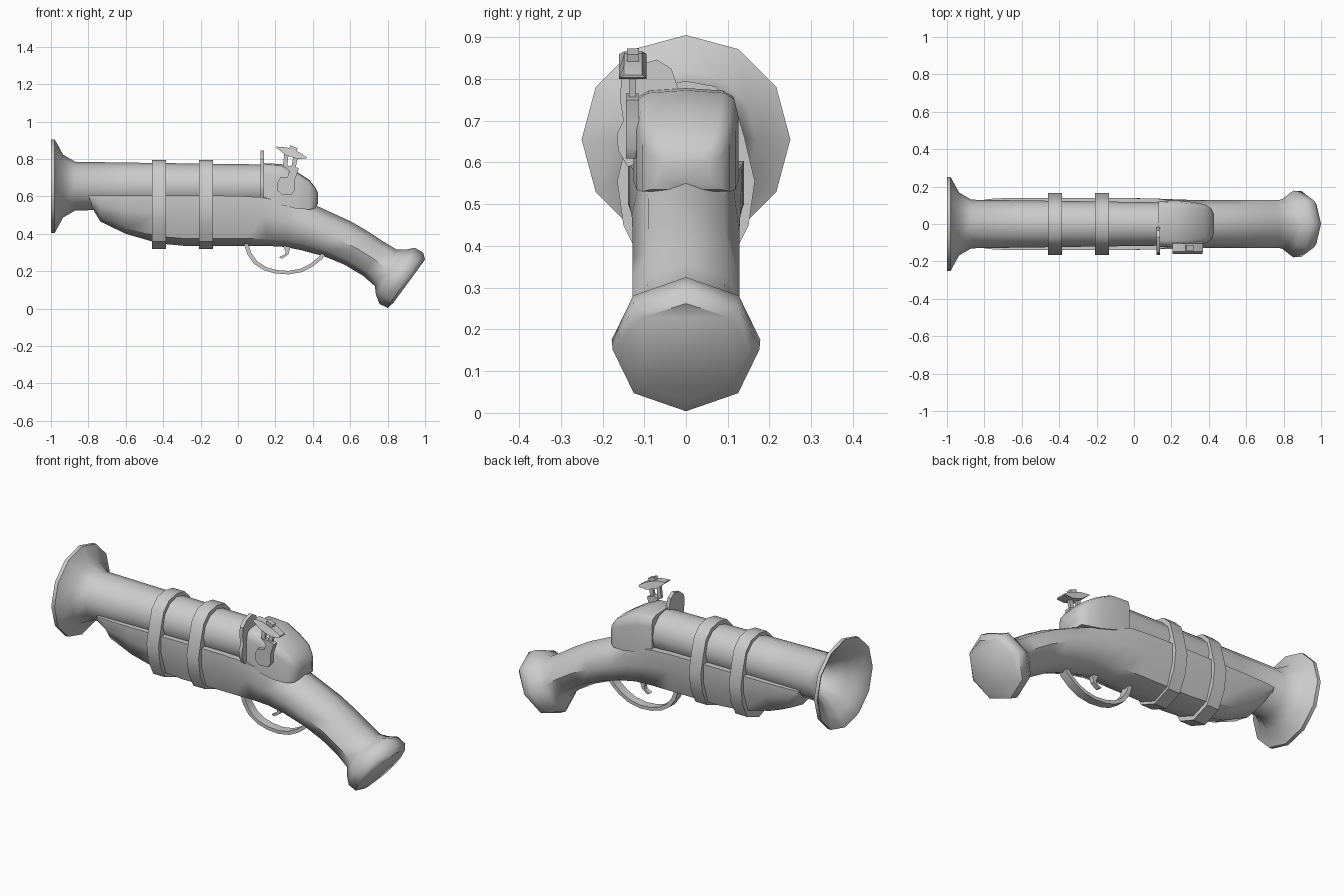
import bpy, bmesh, math


def finish(name, bm, angle=40):
    bmesh.ops.remove_doubles(bm, verts=bm.verts, dist=1e-5)
    bmesh.ops.recalc_face_normals(bm, faces=bm.faces)
    me = bpy.data.meshes.new(name)
    bm.to_mesh(me)
    bm.free()
    ob = bpy.data.objects.new(name, me)
    bpy.context.collection.objects.link(ob)
    bpy.ops.object.select_all(action='DESELECT')
    ob.select_set(True)
    bpy.context.view_layer.objects.active = ob
    bpy.ops.object.shade_smooth_by_angle(angle=math.radians(angle))
    return ob


def loft(name, rings, angle=40):
    """Skin closed rings of equal length and cap both ends."""
    bm = bmesh.new()
    vs = [[bm.verts.new(p) for p in r] for r in rings]
    n = len(rings[0])
    for a, b in zip(vs, vs[1:]):
        for i in range(n):
            j = (i + 1) % n
            bm.faces.new((a[i], a[j], b[j], b[i]))
    bm.faces.new(vs[0])
    bm.faces.new(vs[-1])
    return finish(name, bm, angle)


def plate_x(name, pts, x0, x1, angle=40):
    """Extrude a (y, z) outline along x."""
    return loft(name, [[(x, y, z) for y, z in pts] for x in (x0, x1)], angle)


def plate_y(name, pts, y0, y1, angle=40):
    """Extrude an (x, z) outline along y."""
    return loft(name, [[(x, y, z) for x, z in pts] for y in (y0, y1)], angle)


def mirrored(half):
    """Close a half outline that starts and ends on y = 0."""
    return half + [(-p[0], *p[1:]) for p in half[-2:0:-1]]


# Barrel: twelve-sided turned profile with flared muzzle and open bore
AXIS_Z = 0.655
profile = [(-0.45, 0.06), (-0.75, 0.07), (-0.85, 0.09), (-0.92, 0.14), (-0.96, 0.19),
           (-1.0, 0.243), (-1.0, 0.25), (-0.98, 0.25), (-0.935, 0.168), (-0.87, 0.13),
           (-0.6, 0.126), (0.2, 0.115)]
loft("barrel", [[(x, r * math.sin(i * math.pi / 6), AXIS_Z + r * math.cos(i * math.pi / 6))
                 for i in range(12)] for x, r in profile])

# Stock: top point, bottom point, half width, flatness of the top
stations = [
    (-0.80, 0.605, -0.775, 0.53, 0.130, 1), (-0.74, 0.605, -0.735, 0.465, 0.137, 1),
    (-0.60, 0.605, -0.60, 0.40, 0.14, 1), (-0.42, 0.605, -0.42, 0.348, 0.14, 1),
    (-0.28, 0.605, -0.28, 0.335, 0.14, 1), (0.0, 0.603, 0.05, 0.335, 0.138, 1),
    (0.13, 0.595, 0.16, 0.335, 0.135, 1), (0.27, 0.58, 0.25, 0.33, 0.13, 0.5),
    (0.42, 0.55, 0.34, 0.312, 0.128, 0), (0.60, 0.468, 0.46, 0.28, 0.128, 0),
    (0.70, 0.41, 0.57, 0.235, 0.128, 0), (0.78, 0.357, 0.67, 0.175, 0.128, 0),
    (0.85, 0.315, 0.732, 0.12, 0.13, 0), (0.895, 0.315, 0.737, 0.075, 0.15, 0),
    (0.945, 0.325, 0.757, 0.025, 0.178, 0), (0.99, 0.30, 0.80, 0.004, 0.176, 0),
    (1.0, 0.262, 0.83, 0.03, 0.15, 0)]


def stock_ring(xt, zt, xb, zb, w, f):
    half = [(0, 0), (w * (0.71 + 0.29 * f), 0.146 * (1 - f)), (w, 0.5 - 0.12 * f),
            (w * 0.71, 0.854), (0, 1)]
    return [(xt + (xb - xt) * t, y, zt + (zb - zt) * t) for y, t in mirrored(half)]


loft("stock", [stock_ring(*s) for s in stations], 50)

# Barrel bands
band = mirrored([(0, 0.795), (0.07, 0.782), (0.118, 0.735), (0.14, 0.66), (0.165, 0.555),
                 (0.15, 0.45), (0.105, 0.36), (0, 0.32)])
for name, x in (("front_band", -0.46), ("rear_band", -0.208)):
    plate_x(name, band, x, x + 0.075)

# Breech block
breech = []
for x, zt, zb, w in [(0.13, 0.778, 0.585, 0.122), (0.23, 0.773, 0.555, 0.126),
                     (0.31, 0.735, 0.535, 0.118), (0.38, 0.69, 0.53, 0.105),
                     (0.412, 0.65, 0.535, 0.085), (0.427, 0.62, 0.56, 0.055)]:
    h = zt - zb
    half = [(0, zt), (w * 0.72, zt - 0.03 * h), (w * 0.92, zt - 0.1 * h),
            (w, zt - 0.3 * h), (w, zb), (0, zb)]
    breech.append([(x, y, z) for y, z in mirrored(half)])
loft("breech_block", breech, 50)

# Striker plate in front of the breech
plate_x("striker_plate", [(-0.14, 0.59), (-0.163, 0.63), (-0.165, 0.67), (-0.15, 0.70),
                          (-0.158, 0.75), (-0.155, 0.80), (-0.12, 0.832), (-0.07, 0.846),
                          (-0.035, 0.825), (-0.02, 0.78), (-0.02, 0.60)], 0.12, 0.14)

# Hammer: curved body, two struts, jaw and screw
plate_y("hammer_body", [(0.235, 0.61), (0.285, 0.61), (0.305, 0.635), (0.305, 0.69),
                        (0.325, 0.75), (0.29, 0.765), (0.25, 0.76), (0.275, 0.735),
                        (0.265, 0.705), (0.225, 0.70), (0.208, 0.67), (0.212, 0.63)],
        -0.144, -0.113)
plate_y("hammer_strut_front", [(0.24, 0.76), (0.262, 0.75), (0.272, 0.84), (0.25, 0.85)],
        -0.136, -0.12)
plate_y("hammer_strut_rear", [(0.285, 0.755), (0.308, 0.755), (0.325, 0.825), (0.30, 0.835)],
        -0.136, -0.12)
jaw = [(0.206, 0.86, 0.207, 0.866), (0.255, 0.82, 0.26, 0.862),
       (0.32, 0.80, 0.33, 0.835), (0.366, 0.803, 0.368, 0.81)]
loft("hammer_jaw", [[(x0, -0.16, z0), (x0, -0.095, z0), (x1, -0.105, z1), (x1, -0.148, z1)]
                    for x0, z0, x1, z1 in jaw], 20)
plate_y("jaw_screw", [(0.272, 0.85), (0.31, 0.835), (0.318, 0.858), (0.28, 0.873)],
        -0.141, -0.113)

# Trigger guard: strip swept along an arc
path = [(0.03, 0.35), (0.05, 0.29), (0.085, 0.24), (0.14, 0.205), (0.20, 0.188),
        (0.27, 0.183), (0.34, 0.195), (0.40, 0.225), (0.45, 0.265), (0.48, 0.31)]
cx, cz, k = 0.26, 0.37, 0.1
guard = []
for x, z in path:
    xi, zi = x + (cx - x) * k, z + (cz - z) * k
    guard.append([(x, -0.025, z), (x, 0.025, z), (xi, 0.025, zi), (xi, -0.025, zi)])
loft("trigger_guard", guard)

# Trigger
plate_y("trigger", [(0.235, 0.345), (0.255, 0.305), (0.25, 0.29), (0.22, 0.275),
                    (0.235, 0.267), (0.27, 0.29), (0.285, 0.345)], -0.012, 0.012)
